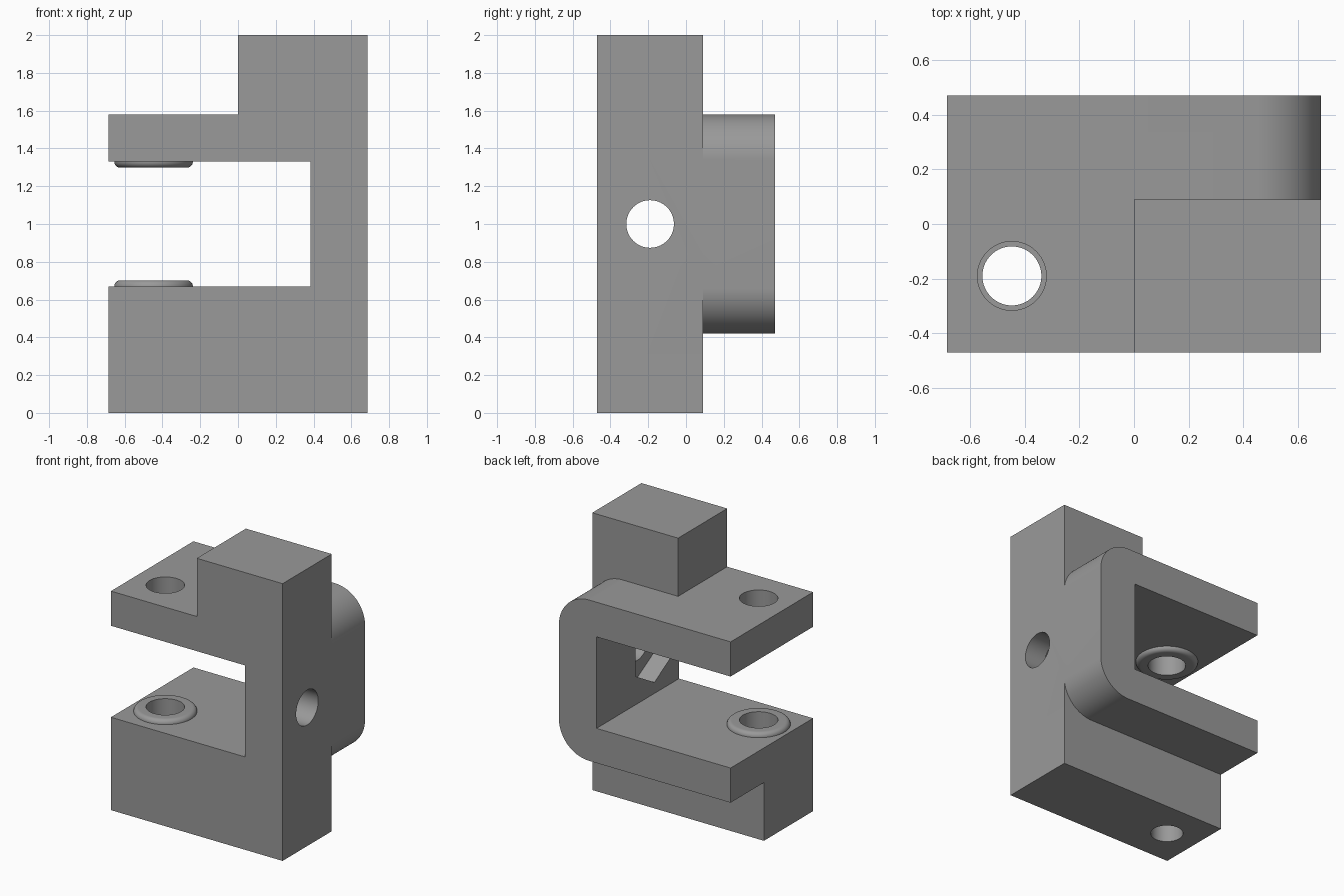
import bpy, bmesh, math
from mathutils import Matrix, Vector

if "Cube" in bpy.data.objects:
    bpy.data.objects.remove(bpy.data.objects["Cube"])

grey = bpy.data.materials.new("plain_grey")
grey.diffuse_color = (0.32, 0.32, 0.32, 1)
grey.use_nodes = True
grey.node_tree.nodes["Principled BSDF"].inputs["Base Color"].default_value = grey.diffuse_color

W, D = 0.685, 0.47           # half width and half depth
STEP_Y = 0.09                # back of the main block
SLOT_X, LOW, HIGH = 0.385, 0.67, 1.33
BOLT = (-0.447, -0.19)       # bolt axis in x, y
BORE = 0.126


def make_object(name, bm):
    bmesh.ops.recalc_face_normals(bm, faces=bm.faces[:])
    mesh = bpy.data.meshes.new(name)
    bm.to_mesh(mesh)
    bm.free()
    mesh.materials.append(grey)
    obj = bpy.data.objects.new(name, mesh)
    bpy.context.collection.objects.link(obj)
    return obj


def prism(name, outline, y0, y1):
    """Extrude an x-z outline along y."""
    bm = bmesh.new()
    face = bm.faces.new([bm.verts.new((x, y0, z)) for x, z in outline])
    ext = bmesh.ops.extrude_face_region(bm, geom=[face])
    moved = [v for v in ext["geom"] if isinstance(v, bmesh.types.BMVert)]
    bmesh.ops.translate(bm, verts=moved, vec=(0, y1 - y0, 0))
    return make_object(name, bm)


def cylinder(name, radius, start, end, sides=64):
    start, end = Vector(start), Vector(end)
    axis = end - start
    bm = bmesh.new()
    bmesh.ops.create_cone(
        bm, cap_ends=True, segments=sides, radius1=radius, radius2=radius,
        depth=axis.length,
        matrix=Matrix.Translation((start + end) / 2)
        @ axis.to_track_quat('Z', 'Y').to_matrix().to_4x4())
    return make_object(name, bm)


def combine(target, other, operation):
    """Apply a boolean and drop the helper."""
    mod = target.modifiers.new(operation, 'BOOLEAN')
    mod.operation, mod.object, mod.solver = operation, other, 'EXACT'
    bpy.context.view_layer.objects.active = target
    bpy.ops.object.modifier_apply(modifier=mod.name)
    bpy.data.objects.remove(other)


def smooth(obj):
    bpy.ops.object.select_all(action='DESELECT')
    obj.select_set(True)
    bpy.context.view_layer.objects.active = obj
    bpy.ops.object.shade_smooth_by_angle(angle=math.radians(30))


def arc(cx, cz, r, a0, a1, n):
    angles = [math.radians(a0 + (a1 - a0) * i / n) for i in range(n + 1)]
    return [(cx + r * math.cos(a), cz + r * math.sin(a)) for a in angles]


# Main block with the side slot and raised post
slot = [(-W, HIGH), (SLOT_X, HIGH), (SLOT_X, LOW), (-W, LOW)]
body = prism("clamp_body", [(-W, 0), (W, 0), (W, 2), (0, 2), (0, 1.58)]
             + [(-W, 1.58)] + slot, -D, STEP_Y)

# Rear C-shaped section with rounded outer corners
R = 0.24
rear = prism("rear_section",
             [(-W, 0.42)] + arc(W - R, 0.42 + R, R, -90, 0, 24)
             + arc(W - R, 1.58 - R, R, 0, 90, 24) + [(-W, 1.58)] + slot,
             STEP_Y, D)
combine(body, rear, 'UNION')

# Stepped vertical bolt hole
bx, by = BOLT
combine(body, cylinder("bore", BORE, (bx, by, 0.35), (bx, by, 1.8)), 'DIFFERENCE')
combine(body, cylinder("lower_bore", 0.108, (bx, by, -0.2), (bx, by, 0.5)), 'DIFFERENCE')

# Side hole with a hexagonal nut pocket inside the slot
combine(body, cylinder("side_hole", 0.126, (0.2, by, 1), (0.9, by, 1)), 'DIFFERENCE')
pocket = prism("nut_pocket", [(0.2, -0.5), (0.52, -0.5), (0.52, 0.5), (0.2, 0.5)], 0, 1)
bpy.data.objects.remove(pocket)
bm = bmesh.new()
hexagon = [(by + 0.25 * math.cos(math.radians(90 + 60 * i)),
            1 + 0.25 * math.sin(math.radians(90 + 60 * i))) for i in range(6)]
face = bm.faces.new([bm.verts.new((0.2, y, z)) for y, z in hexagon])
ext = bmesh.ops.extrude_face_region(bm, geom=[face])
bmesh.ops.translate(bm, vec=(0.32, 0, 0),
                    verts=[v for v in ext["geom"] if isinstance(v, bmesh.types.BMVert)])
combine(body, make_object("nut_pocket", bm), 'DIFFERENCE')
smooth(body)


# Rounded bosses around the bolt hole on both slot faces
def boss(name, z, sign):
    outer, h = 0.208, 0.032
    profile = [(BORE, 0), (BORE, h)] + arc(outer - h, 0, h, 90, 0, 8)
    bm = bmesh.new()
    n = 64
    rings = [[bm.verts.new((bx + r * math.cos(math.tau * i / n),
                            by + r * math.sin(math.tau * i / n),
                            z + sign * dz)) for r, dz in profile] for i in range(n)]
    for i in range(n):
        a, b = rings[i], rings[(i + 1) % n]
        for j in range(len(profile)):
            k = (j + 1) % len(profile)
            bm.faces.new((a[j], a[k], b[k], b[j]))
    smooth(make_object(name, bm))


boss("lower_boss", LOW, 1)
boss("upper_boss", HIGH, -1)
